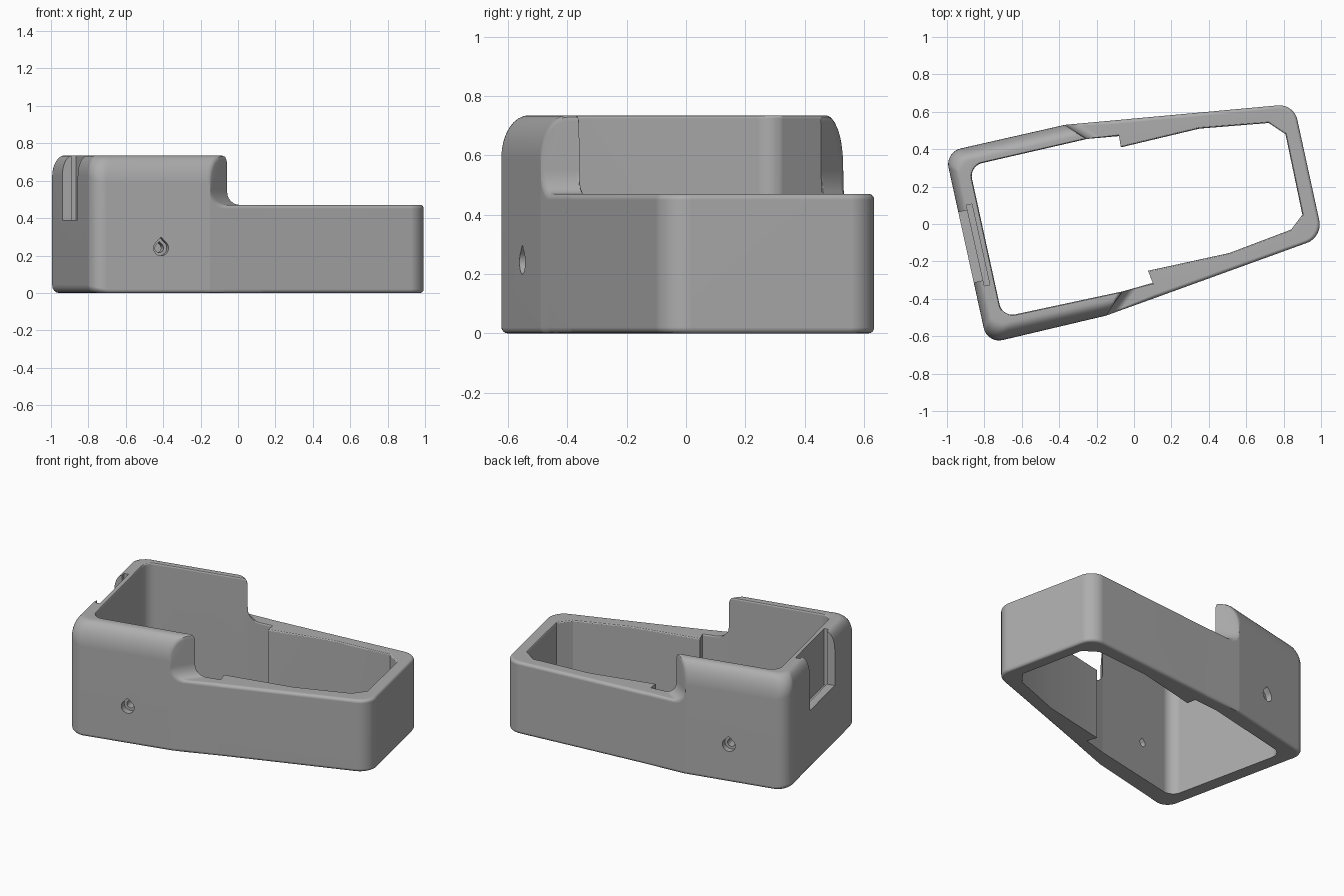
import bpy, bmesh, math
from mathutils import Vector, Matrix

cube = bpy.data.objects.get("Cube")
if cube:
    bpy.data.objects.remove(cube, do_unlink=True)

TALL, LOW = 0.735, 0.47
TURN = Matrix.Rotation(math.radians(12.5), 4, 'Z')
V = lambda x, y: Vector((x, y))

# Outer plan corners, and the inner corners at the tall end
front_left, front_bend, front_right = V(-0.785, -0.64), V(-0.15, -0.49), V(1.01, -0.07)
back_right, back_bend, back_left = V(0.855, 0.642), V(-0.37, 0.53), V(-1.01, 0.385)
in_front_left, in_front_bend = V(-0.704, -0.498), V(-0.06, -0.36)
in_back_bend, in_back_left = V(-0.25, 0.455), V(-0.881, 0.310)

sections = []   # outer point, inner point, height, top round share, top round drop, bottom round


def low_section(outer, inner, height=LOW):
    sections.append((outer, inner, height, 0.02 / (outer - inner).length, 0.02, 0.02))


def arc(before, corner, after, size, steps=8):
    """Points of a rounded corner."""
    a = corner + (before - corner).normalized() * size
    b = corner + (after - corner).normalized() * size
    points = []
    for n in range(steps + 1):
        s = n / steps
        wa, wc, wb = (1 - s) ** 2, 1.42 * s * (1 - s), s * s
        points.append((a * wa + corner * wc + b * wb) / (wa + wc + wb))
    return points


def tall_corner(outer, inner, toward_left):
    """The left wall is rounded less on top and more at the bottom."""
    last = len(outer) - 1
    for n, (o, i) in enumerate(zip(outer, inner)):
        k = n / last
        k = 1 - k if toward_left else k
        sections.append((o, i, TALL, 0.5 + 0.22 * k, 0.11 + 0.04 * k, 0.045 - 0.025 * k))


def low_corner(outer, start, end):
    """Rounded outside, chamfered inside."""
    for n, o in enumerate(outer):
        low_section(o, start.lerp(end, n / (len(outer) - 1)))


def move(point, target, distance):
    return point + (target - point).normalized() * distance


def step_down(outer, inner, tall, low, from_tall):
    """Slanted drop from the tall end to the low end with a fillet at its foot."""
    rows = [(-0.02, TALL), (-0.006, TALL - 0.006), (0, TALL - 0.02)]
    for n in range(7):
        a = n / 6 * math.pi / 2
        rows.append((0.002 + 0.08 * (1 - math.cos(a)), LOW + 0.08 * (1 - math.sin(a))))
    for s, h in rows if from_tall else reversed(rows):
        ends = tall if s < 0 else low
        o, i = move(outer, ends[0], abs(s)), move(inner, ends[1], abs(s))
        if s <= 0:
            sections.append((o, i, h, 0.72, 0.15, 0.02))
        else:
            low_section(o, i, h)


# Walk once around the wall
tall_corner(arc(back_left, front_left, front_bend, 0.085),
            arc(in_back_left, in_front_left, in_front_bend, 0.07), False)
step_down(front_bend, in_front_bend, (front_left, in_front_left),
          (front_right, V(0.10, -0.315)), True)
low_section(V(0.13, -0.389), V(0.10, -0.315))
low_section(V(0.132, -0.388), V(0.075, -0.25))
low_section(V(0.56, -0.233), V(0.51, -0.155))
low_corner(arc(front_bend, front_right, back_right, 0.09), V(0.84, -0.03), V(0.90, 0.05))
low_corner(arc(front_right, back_right, back_bend, 0.085), V(0.81, 0.48), V(0.72, 0.54))
low_section(V(0.33, 0.594), V(0.35, 0.51))
low_section(V(-0.09, 0.5556), V(-0.07, 0.41))
low_section(V(-0.095, 0.5551), V(-0.08, 0.47))
step_down(back_bend, in_back_bend, (back_left, in_back_left),
          (back_right, V(-0.08, 0.47)), False)
tall_corner(arc(back_bend, back_left, front_left, 0.085),
            arc(in_back_bend, in_back_left, in_front_left, 0.07), True)


def profile(outer, inner, height, share, drop, bottom):
    """Closed cross-section of the wall."""
    width = (inner - outer).length
    edge = 0.012
    shape = [(1, 0)]
    for n in range(5):
        a = n / 4 * math.pi / 2
        shape.append((bottom / width * (1 - math.sin(a)), bottom * (1 - math.cos(a))))
    for n in range(9):
        a = n / 8 * math.pi / 2
        shape.append((share * (1 - math.cos(a)), height - drop * (1 - math.sin(a))))
    for n in range(4):
        a = n / 3 * math.pi / 2
        shape.append((1 - edge / width * (1 - math.sin(a)), height - edge * (1 - math.cos(a))))
    return [(*outer.lerp(inner, t), z) for t, z in shape]


def make_object(name, bm):
    bmesh.ops.recalc_face_normals(bm, faces=bm.faces)
    mesh = bpy.data.meshes.new(name)
    bm.to_mesh(mesh)
    bm.free()
    obj = bpy.data.objects.new(name, mesh)
    bpy.context.collection.objects.link(obj)
    return obj


def skin(name, rings, closed):
    bm = bmesh.new()
    loops = [[bm.verts.new(p) for p in ring] for ring in rings]
    size = len(loops[0])
    for n in range(len(loops) if closed else len(loops) - 1):
        a, b = loops[n], loops[(n + 1) % len(loops)]
        for k in range(size):
            m = (k + 1) % size
            bm.faces.new((a[k], a[m], b[m], b[k]))
    if not closed:
        bm.faces.new(loops[0])
        bm.faces.new(loops[-1])
    return make_object(name, bm)


body = skin("housing_wall", [profile(*s) for s in sections], True)


# Cutters: prisms in the turned frame of the housing
def prism(name, outline, axis, start, end):
    place = (lambda d, p: (d, p[0], p[1])) if axis == 'x' else (lambda d, p: (p[0], d, p[1]))
    return skin(name, [[TURN @ Vector(place(d, p)) for p in outline] for d in (start, end)], False)


def rectangle(x0, x1, z0, z1):
    return [(x0, z0), (x1, z0), (x1, z1), (x0, z1)]


def teardrop(r):
    cx, cz = -0.521, 0.24
    points = [(cx, cz + r * math.sqrt(2))]
    for n in range(19):
        a = math.radians(135 + 270 * n / 18)
        points.append((cx + r * math.cos(a), cz + r * math.sin(a)))
    return points


cutters = [
    prism("slot_opening", rectangle(-0.12, 0.265, 0.39, 0.9), 'x', -1.1, -0.85),
    prism("slot_channel", rectangle(-0.15, 0.292, 0.365, 0.9), 'x', -0.853, -0.823),
    prism("front_counterbore", teardrop(0.041), 'y', -0.6, -0.405),
    prism("front_hole", teardrop(0.024), 'y', -0.6, -0.25),
    prism("back_counterbore", teardrop(0.041), 'y', 0.75, 0.557),
    prism("back_hole", teardrop(0.024), 'y', 0.75, 0.4),
]

bpy.ops.object.select_all(action='DESELECT')
bpy.context.view_layer.objects.active = body
body.select_set(True)
for cutter in cutters:
    cutter.hide_render = True
    cut = body.modifiers.new(cutter.name, 'BOOLEAN')
    cut.operation = 'DIFFERENCE'
    cut.solver = 'EXACT'
    cut.object = cutter
    bpy.ops.object.modifier_apply(modifier=cut.name)
    bpy.data.objects.remove(cutter, do_unlink=True)

# Plain grey plastic
grey = bpy.data.materials.new("grey_plastic")
grey.use_nodes = True
colour = (0.42, 0.42, 0.42, 1)
grey.diffuse_color = colour
grey.node_tree.nodes["Principled BSDF"].inputs["Base Color"].default_value = colour
body.data.materials.clear()
body.data.materials.append(grey)

bpy.ops.object.shade_smooth_by_angle(angle=math.radians(28))
smooth = body.modifiers.new("even_shading", 'WEIGHTED_NORMAL')
smooth.keep_sharp = True
